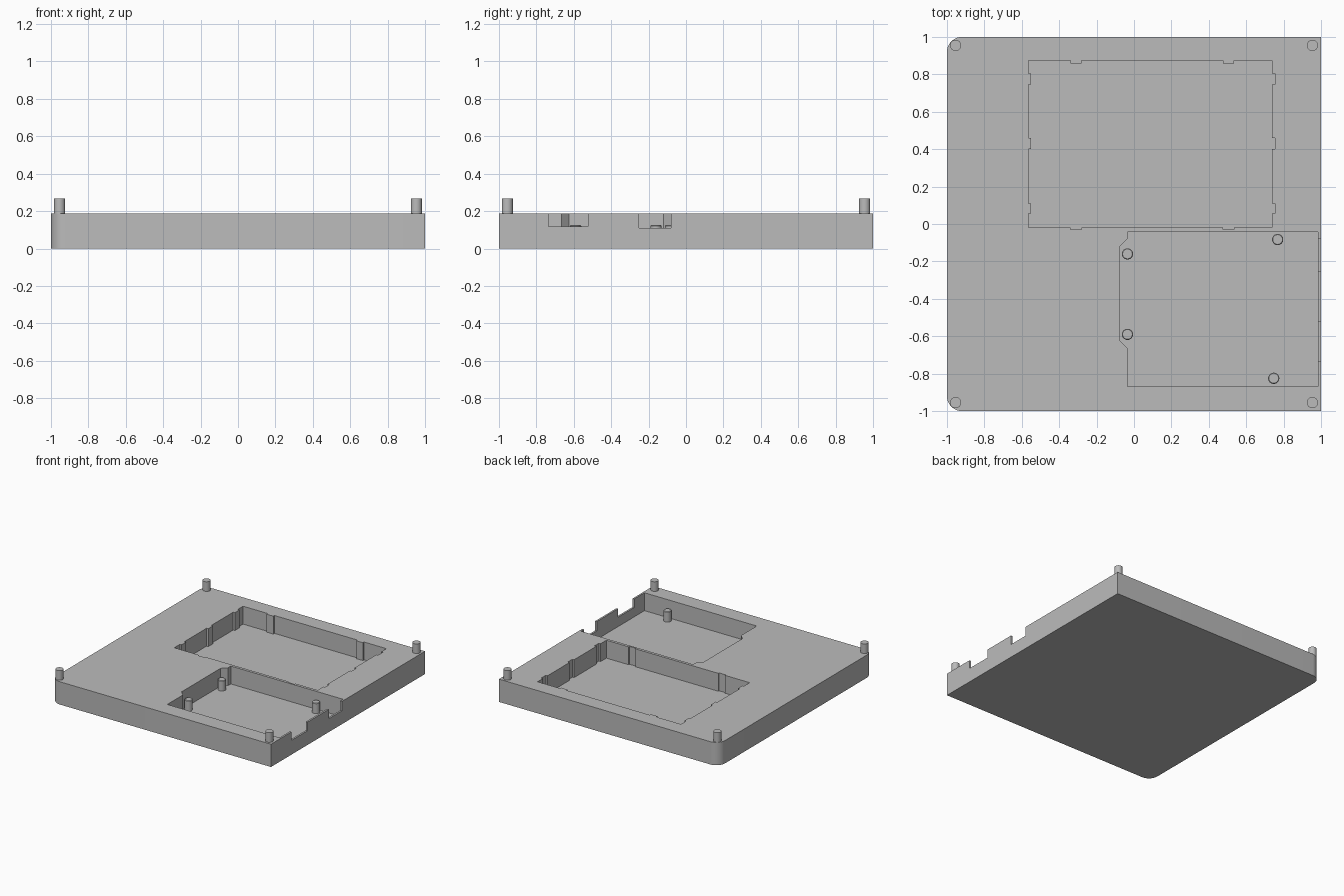
import bpy, bmesh, math

if "Cube" in bpy.data.objects:
    bpy.data.objects.remove(bpy.data.objects["Cube"], do_unlink=True)

TOP = 0.187      # top face of the tray
FLOOR = 0.04     # pocket floors

grey = bpy.data.materials.new("plain_grey")
grey.use_nodes = True
colour = (0.5, 0.5, 0.5, 1)
grey.diffuse_color = colour
grey.node_tree.nodes["Principled BSDF"].inputs["Base Color"].default_value = colour


def prism(name, outline, z0, z1):
    """Extrude a closed outline from z0 up to z1."""
    bm = bmesh.new()
    face = bm.faces.new([bm.verts.new((x, y, z0)) for x, y in outline])
    up = bmesh.ops.extrude_face_region(bm, geom=[face])["geom"]
    bmesh.ops.translate(bm, vec=(0, 0, z1 - z0),
                        verts=[v for v in up if isinstance(v, bmesh.types.BMVert)])
    bmesh.ops.recalc_face_normals(bm, faces=bm.faces)
    mesh = bpy.data.meshes.new(name)
    bm.to_mesh(mesh)
    bm.free()
    mesh.materials.append(grey)
    obj = bpy.data.objects.new(name, mesh)
    bpy.context.collection.objects.link(obj)
    return obj


def smooth(obj):
    bpy.ops.object.select_all(action="DESELECT")
    bpy.context.view_layer.objects.active = obj
    obj.select_set(True)
    bpy.ops.object.shade_smooth_by_angle(angle=math.radians(30))


def cut(obj, cutter):
    """Subtract the cutter, then discard it."""
    cutter.hide_render = True
    bpy.ops.object.select_all(action="DESELECT")
    bpy.context.view_layer.objects.active = obj
    obj.select_set(True)
    mod = obj.modifiers.new("cut", "BOOLEAN")
    mod.operation, mod.solver, mod.object = "DIFFERENCE", "EXACT", cutter
    bpy.ops.object.modifier_apply(modifier=mod.name)
    bpy.data.objects.remove(cutter, do_unlink=True)


def box(x0, x1, y0, y1):
    return [(x0, y0), (x1, y0), (x1, y1), (x0, y1)]


def peg(name, x, y, r, z0, z1, bevel=0.0):
    bpy.ops.mesh.primitive_cylinder_add(vertices=32, radius=r, depth=z1 - z0,
                                        location=(x, y, (z0 + z1) / 2))
    obj = bpy.context.object
    obj.name = name
    obj.data.materials.append(grey)
    if bevel:
        mod = obj.modifiers.new("chamfer", "BEVEL")
        mod.width, mod.segments = bevel, 1
    smooth(obj)


# Tray block, rounded on its right-hand corners only
R = 0.08
outline = [(1, -1), (1, 1)]
for cy, start in ((1 - R, 90), (R - 1, 180)):
    for i in range(13):
        a = math.radians(start + i * 7.5)
        outline.append((R - 1 + R * math.cos(a), cy + R * math.sin(a)))
tray = prism("tray", outline, 0, TOP)

# Large pocket: the tabs sit at the same spots on opposite edges
X0, X1, Y0, Y1, T = -0.565, 0.738, -0.02, 0.873, 0.015
xs = [(-0.34, -0.28), (0.475, 0.535)]
ys = [(0.055, 0.11), (0.4, 0.46), (0.745, 0.805)]
large = [(X0, Y0)]
for a, b in xs:
    large += [(a, Y0), (a, Y0 - 0.01), (b, Y0 - 0.01), (b, Y0)]
large.append((X1, Y0))
for a, b in ys:
    large += [(X1, a), (X1 + T, a), (X1 + T, b), (X1, b)]
large.append((X1, Y1))
for a, b in reversed(xs):
    large += [(b, Y1), (b, Y1 - T), (a, Y1 - T), (a, Y1)]
large.append((X0, Y1))
for a, b in reversed(ys):
    large += [(X0, b), (X0 + T, b), (X0 + T, a), (X0, a)]
cut(tray, prism("large_pocket_cutter", large, FLOOR, 0.3))

# Small pocket with a chamfered bay on one side
small = [(0.985, -0.868), (0.985, -0.043), (-0.035, -0.043), (-0.035, -0.08),
         (-0.075, -0.12), (-0.075, -0.625), (-0.035, -0.665), (-0.035, -0.868)]
cut(tray, prism("small_pocket_cutter", small, FLOOR, 0.3))

# Connector openings through the thin side wall
for a, b, z in ((-0.735, -0.525, 0.117), (-0.25, -0.08, 0.11)):
    cut(tray, prism("opening_cutter", box(0.95, 1.05, a, b), z, 0.3))
smooth(tray)

# Locating pegs on the corners
for sx, side in ((-1, "right"), (1, "left")):
    for sy, end in ((-1, "front"), (1, "back")):
        peg(f"corner_peg_{end}_{side}", sx * 0.954, sy * 0.955, 0.03, TOP - 0.01, 0.266)

# Standoff pegs inside the small pocket
for i, (x, y) in enumerate([(-0.035, -0.16), (-0.035, -0.59), (0.768, -0.083), (0.747, -0.825)]):
    peg(f"standoff_{i + 1}", x, y, 0.03, FLOOR - 0.01, 0.125, 0.004)
